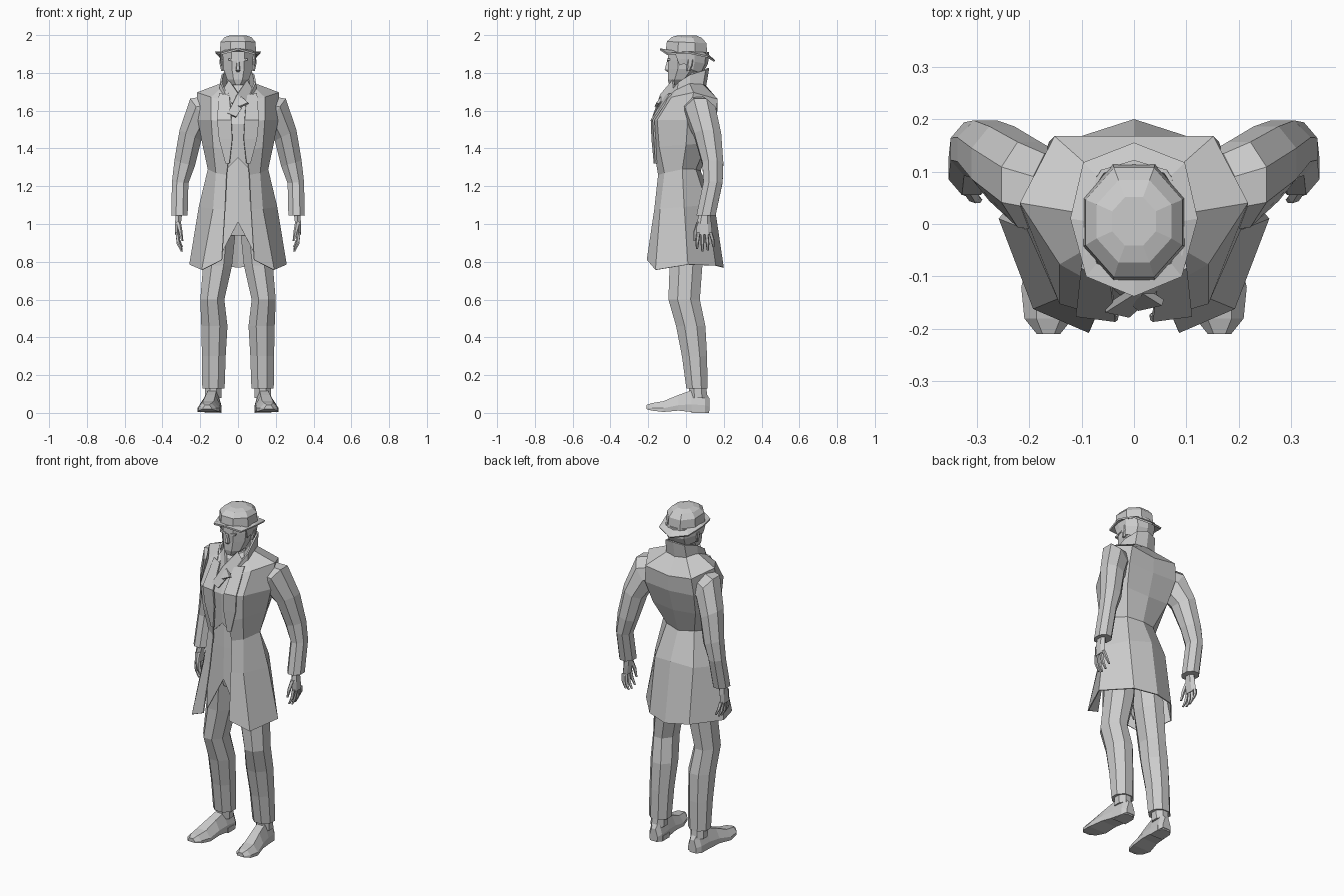
import bpy, bmesh
from math import sin, cos, pi


def loft(name, rows, closed=True, mirror=False, thick=0.0):
    """Skin rows of points; closed rows get end caps."""
    bm = bmesh.new()
    vs = [[bm.verts.new(p) for p in r] for r in rows]
    n = len(rows[0])
    for a, b in zip(vs, vs[1:]):
        for i in range(n if closed else n - 1):
            j = (i + 1) % n
            bm.faces.new((a[i], a[j], b[j], b[i]))
    if closed:
        bm.faces.new(vs[0])
        bm.faces.new(vs[-1])
    bmesh.ops.recalc_face_normals(bm, faces=bm.faces)
    me = bpy.data.meshes.new(name)
    bm.to_mesh(me)
    bm.free()
    ob = bpy.data.objects.new(name, me)
    bpy.context.collection.objects.link(ob)
    if mirror:
        m = ob.modifiers.new("mirror", 'MIRROR')
        m.use_clip = True
    if thick:
        s = ob.modifiers.new("thickness", 'SOLIDIFY')
        s.thickness = thick
        s.offset = 0
    return ob


def ring(cx, cy, cz, rx, ry, slope=0.0, tilt=0.0, n=8, phase=0.5):
    """Ellipse whose height leans with x (slope) and y (tilt)."""
    pts = []
    for i in range(n):
        a = 2 * pi * (i + phase) / n
        dx, dy = rx * cos(a), ry * sin(a)
        pts.append((cx + dx, cy + dy, cz + slope * dx + tilt * dy))
    return pts


def rings(data, **kw):
    return [ring(*d, **kw) for d in data]


# Long coat, half profile from front edge to back centre, open in front
loft("coat", [
    [(.085, -.205, .81), (.19, -.16, .757), (.255, .01, .785), (.13, .155, .78), (0, .197, .77)],
    [(.068, -.165, 1.08), (.13, -.135, 1.08), (.205, -.01, 1.09), (.125, .11, 1.1), (0, .145, 1.12)],
    [(.06, -.145, 1.26), (.115, -.112, 1.27), (.157, -.02, 1.29), (.09, .05, 1.29), (0, .075, 1.28)],
    [(.045, -.165, 1.38), (.13, -.14, 1.41), (.185, 0, 1.42), (.14, .11, 1.43), (0, .12, 1.42)],
    [(.045, -.178, 1.54), (.14, -.15, 1.55), (.21, .01, 1.55), (.16, .155, 1.56), (0, .16, 1.55)],
    [(.06, -.12, 1.65), (.14, -.075, 1.67), (.215, .04, 1.695), (.15, .165, 1.66), (0, .165, 1.64)],
    [(.05, -.085, 1.695), (.08, -.04, 1.725), (.095, .02, 1.74), (.06, .085, 1.74), (0, .1, 1.735)],
], closed=False, mirror=True, thick=.006)

# Lapels lying on the coat front
loft("lapels", [
    [(.045, -.105, 1.68), (.10, -.08, 1.69)],
    [(.035, -.182, 1.55), (.11, -.172, 1.55)],
    [(.03, -.178, 1.45), (.10, -.165, 1.45)],
    [(.045, -.166, 1.32), (.065, -.158, 1.32)],
], closed=False, mirror=True, thick=.01)

# Turned-up collar
loft("collar", [
    [(0, .10, 1.72), (.065, .085, 1.72), (.092, .02, 1.715), (.098, -.05, 1.68), (.045, -.11, 1.65)],
    [(0, .118, 1.825), (.06, .10, 1.815), (.083, .02, 1.79), (.09, -.04, 1.75), (.06, -.10, 1.68)],
], closed=False, mirror=True, thick=.01)

# Waistcoat and inner panel with notched hem
loft("waistcoat", [
    [(0, -.085, 1.69), (.07, -.075, 1.69)],
    [(0, -.158, 1.53), (.08, -.15, 1.53)],
    [(0, -.145, 1.35), (.08, -.13, 1.27)],
], closed=False, mirror=True, thick=.008)
loft("inner_panel", [
    [(0, -.125, 1.38), (.10, -.105, 1.36)],
    [(0, -.13, 1.2), (.11, -.115, 1.2)],
    [(0, -.135, 1.01), (.11, -.135, .80)],
], closed=False, mirror=True, thick=.006)

# Scarf: neck wrap and crossing ends
loft("scarf_wrap", rings([
    (0, -.012, 1.675, .072, .075), (0, -.01, 1.73, .07, .07), (0, 0, 1.75, .06, .06)], tilt=.35))
for name, s, y, low in (("scarf_over", 1, -.012, 1.565), ("scarf_under", -1, 0, 1.62)):
    loft(name, [
        [(s * .045, -.055 + y, 1.76), (s * .075, -.05 + y, 1.71)],
        [(s * -.005, -.118 + y, 1.685), (s * .035, -.12 + y, 1.64)],
        [(s * -.055, -.15 + y, low + .02), (s * -.01, -.16 + y, low)],
    ], closed=False, thick=.014)

# Sleeves
loft("sleeves", rings([
    (.155, .06, 1.60, .04, .08, 2.0), (.20, .075, 1.59, .057, .088, 1.4),
    (.252, .115, 1.47, .062, .077, .5), (.283, .142, 1.32, .058, .06, .3),
    (.306, .143, 1.22, .047, .055, .1), (.31, .106, 1.045, .047, .055)], n=8), mirror=True)

# Hands: palm, four fingers, thumb
loft("palms", rings([
    (.312, .10, 1.06, .02, .028), (.318, .095, 1.0, .018, .04),
    (.322, .097, .945, .014, .042)], n=6), mirror=True)
for i in range(4):
    y = .066 + .021 * i
    drop = (.0, -.012, -.008, .012)[i]
    loft("finger_%d" % (i + 1), rings([
        (.322, y, .955, .011, .011), (.316, y + .006 * (i - 1), .905 + drop, .010, .010),
        (.298, y + .008 * (i - 1), .867 + drop, .006, .006)], n=5), mirror=True)
loft("thumb", rings([
    (.315, .068, 1.01, .013, .014), (.305, .05, .96, .011, .011),
    (.295, .046, .91, .006, .006)], n=5), mirror=True)

# Trousers
loft("trouser_legs", rings([
    (.085, -.01, 1.02, .085, .1), (.108, 0, .78, .083, .094), (.136, -.01, .6, .069, .09),
    (.125, .025, .46, .075, .084), (.128, .045, .3, .068, .072), (.13, .058, .13, .064, .061)]), mirror=True)
loft("hips", rings([
    (0, -.005, .94, .09, .085), (0, -.005, 1.05, .15, .105), (0, -.03, 1.3, .12, .08)]))

# Socks and shoes, toes turned out
loft("socks", rings([(.132, .065, .08, .047, .052), (.13, .06, .15, .047, .05)]), mirror=True)
shoe = [(-1, 0), (-1, .35), (-.5, 1), (.5, 1), (1, .35), (1, 0)]
stations = [(.125, .128, .026, .01, .075), (.10, .13, .042, 0, .115), (.03, .136, .045, .005, .12),
            (-.04, .145, .05, .012, .095), (-.12, .157, .058, .005, .062),
            (-.18, .163, .046, .012, .052), (-.21, .163, .022, .02, .042)]
loft("shoes", [[(cx + u * w, y, lo + v * (hi - lo)) for u, v in shoe]
               for y, cx, w, lo, hi in stations], mirror=True)
loft("heels", [[(.13 + sx * .043, y, z) for sx, y in
                ((-1, .03), (1, .03), (1, .095), (.5, .122), (-.5, .122), (-1, .095))]
               for z in (0, .03)], mirror=True)

# Head and neck
loft("neck", rings([(0, .02, 1.66, .062, .062), (0, .012, 1.83, .058, .065)]))
loft("head", rings([
    (0, -.06, 1.735, .03, .032), (0, -.035, 1.765, .062, .066), (0, -.008, 1.82, .083, .093),
    (0, -.002, 1.865, .086, .102), (0, .005, 1.93, .09, .105)]))
loft("nose", [
    [(-.007, -.09, 1.865), (.007, -.09, 1.865), (.004, -.1, 1.865), (-.004, -.1, 1.865)],
    [(-.015, -.08, 1.812), (.015, -.08, 1.812), (.008, -.113, 1.816), (-.008, -.113, 1.816)],
    [(-.01, -.08, 1.804), (.01, -.08, 1.804), (.005, -.098, 1.804), (-.005, -.098, 1.804)]])
loft("brows", [[(x, y, z + d) for y, d in ((-.085, 0), (-.101, 0), (-.1, .01), (-.085, .01))]
               for x, z in ((.012, 1.86), (.05, 1.866))], mirror=True)
loft("mouth", [[(x, y, z) for y, z in ((-.07, 1.778), (-.09, 1.779), (-.094, 1.787), (-.075, 1.793))]
               for x in (-.02, .02)])
loft("ears", rings([
    (.082, .012, 1.81, .008, .01), (.086, .02, 1.84, .012, .018), (.088, .024, 1.87, .012, .02)], n=6), mirror=True)
# Hair at the back and sideburns
loft("hair", [
    [(0, .085, 1.80), (.05, .075, 1.80), (.082, .035, 1.815), (.086, -.01, 1.85), (.084, -.035, 1.84)],
    [(0, .113, 1.85), (.055, .098, 1.85), (.09, .045, 1.86), (.092, -.01, 1.875), (.088, -.045, 1.87)],
    [(0, .118, 1.91), (.06, .1, 1.91), (.095, .045, 1.91), (.097, -.02, 1.91), (.088, -.06, 1.91)],
], closed=False, mirror=True, thick=.008)

# Hat: brim and crown
rim = [(0, -.138, 1.925), (.09, -.10, 1.90), (.12, .01, 1.908), (.096, .115, 1.885), (0, .152, 1.862)]
base = [(0, -.10, 1.915), (.07, -.075, 1.915), (.09, .005, 1.91), (.07, .09, 1.905), (0, .115, 1.895)]
loft("hat_brim", [rim, base], closed=False, mirror=True, thick=.01)
loft("hat_crown", rings([
    (0, .003, 1.905, .104, .12, 0, -.05), (0, .003, 1.962, .1, .113, 0, -.04),
    (0, .005, 1.988, .077, .085, 0, -.03), (0, .005, 1.999, .045, .05)]))
